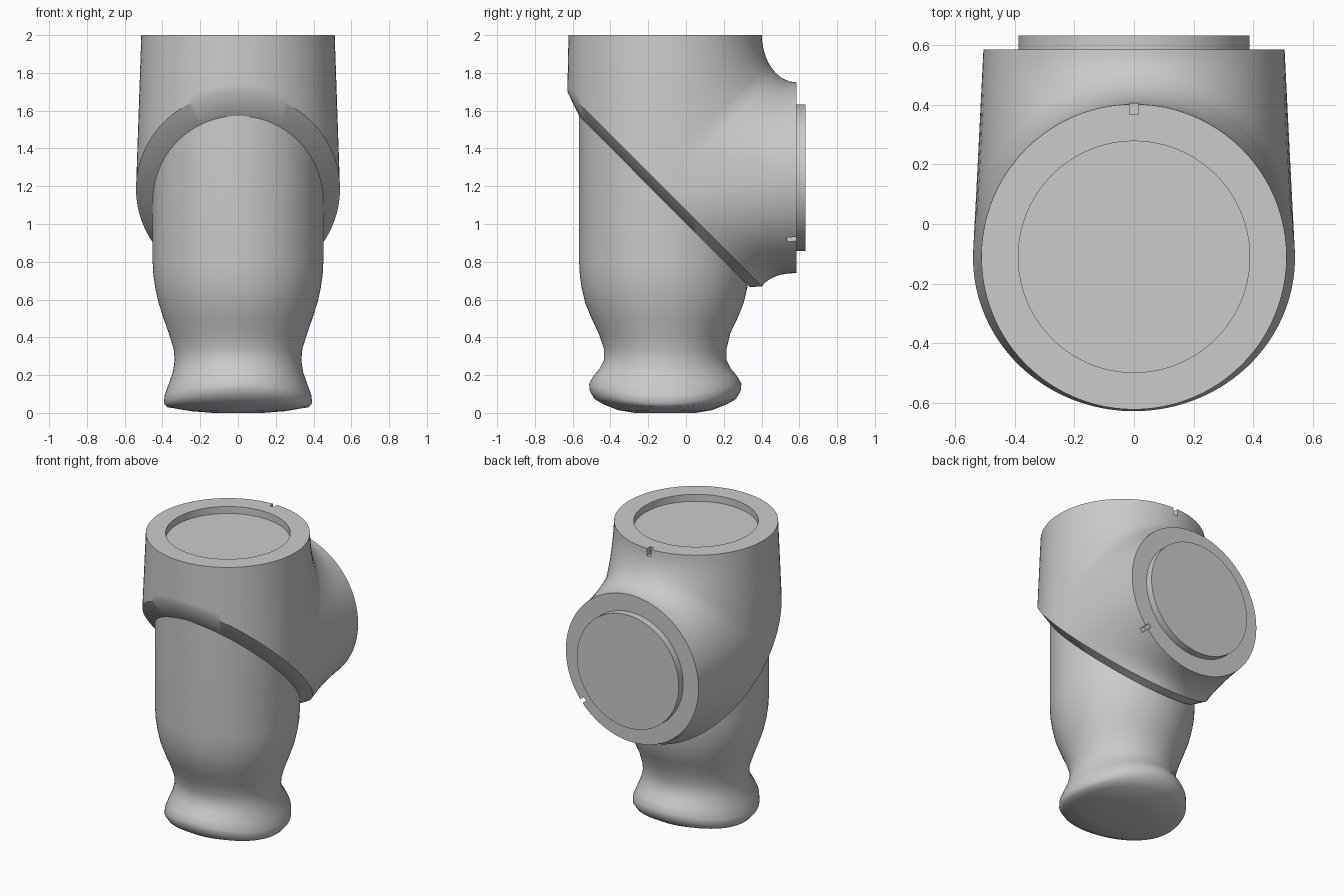
import bpy, bmesh, math
from mathutils import Vector

cube = bpy.data.objects.get("Cube")
if cube:
    bpy.data.objects.remove(cube, do_unlink=True)

grey = bpy.data.materials.new("plain_grey")
grey.use_nodes = True
grey.diffuse_color = (0.6, 0.6, 0.6, 1)
grey.node_tree.nodes["Principled BSDF"].inputs["Base Color"].default_value = (0.6, 0.6, 0.6, 1)

HALF = 48          # segments on half a circle
YC = -0.11         # axis of the upright column
ZC = 1.245         # axis of the rear port
R = 0.512          # port radius
BACK = 0.585       # rear port face
RIM = 0.388        # radius of recess and boss
STEP = 0.048       # depth of recess and boss


def grid(bm, rows):
    """Skin a list of equal-length point rows."""
    vs = [[bm.verts.new(p) for p in row] for row in rows]
    for a, b in zip(vs, vs[1:]):
        for i in range(len(a) - 1):
            bm.faces.new((a[i], a[i + 1], b[i + 1], b[i]))


def finish(bm, name, angle):
    bmesh.ops.remove_doubles(bm, verts=bm.verts, dist=0.0005)
    bmesh.ops.recalc_face_normals(bm, faces=bm.faces)
    mesh = bpy.data.meshes.new(name)
    bm.to_mesh(mesh)
    bm.free()
    mesh.materials.append(grey)
    obj = bpy.data.objects.new(name, mesh)
    bpy.context.collection.objects.link(obj)
    bpy.ops.object.select_all(action='DESELECT')
    obj.select_set(True)
    bpy.context.view_layer.objects.active = obj
    bpy.ops.object.shade_smooth_by_angle(angle=math.radians(angle))
    return obj


def top(a, r=R, z=2.0):
    return Vector((r * math.cos(a), YC + r * math.sin(a), z))


def back(a, r=R - 0.007, y=BACK):
    return Vector((r * math.cos(a), y, ZC + r * math.sin(a)))


def lip(a, rx=0.54, ry=0.515, level=1.072):
    """Ellipse on the sloping cut plane."""
    y = YC - 0.003 + ry * math.sin(a)
    return Vector((rx * math.cos(a), y, level - y))


half = [math.pi * i / HALF for i in range(HALF + 1)]
full = [math.pi * i / HALF for i in range(2 * HALF + 1)]

# Elbow housing
bm = bmesh.new()


def saddle(a, t):
    """Fillet from the top port to the rear port, sharp at the flat sides."""
    s = math.sin(a)
    t0, b0 = top(a), back(a)
    corner = Vector((0.54 * math.cos(a), t0.y, b0.z)).lerp(lip(a), max(0, 1 - 6 * s))
    u = t * math.pi / 2
    down = (1 - s) * min(1, 2 * t) + s * math.sin(u)
    out = (1 - s) * max(0, 2 * t - 1) + s * (1 - math.cos(u))
    return t0 + (corner - t0) * down + (b0 - corner) * out


def flare(a, t):
    """Rear port down to the lower half of the lip."""
    p, q = back(-a), lip(a)
    mid = p.lerp(q, 0.5)
    ctrl = mid.lerp(Vector((mid.x, q.y + 0.05, p.z)), math.sin(a) ** 2)
    return p.lerp(ctrl, t).lerp(ctrl.lerp(q, t), t)


steps = [i / 16 for i in range(17)]
grid(bm, [[saddle(a, t) for a in half] for t in steps])
grid(bm, [[flare(a, t) for a in half] for t in steps[::2]])
grid(bm, [[top(-a).lerp(lip(-a), t) for a in half] for t in steps[::2]])

# Sloping rim that closes onto the column, recessed top and raised rear boss
ends = [
    [lip, lambda a: lip(a, 0.452, 0.452, 1.005)],
    [top, lambda a: top(a, RIM), lambda a: top(a, RIM, 2 - STEP)],
    [back, lambda a: back(a, RIM), lambda a: back(a, RIM, BACK + STEP)],
]
for rings in ends:
    grid(bm, [[ring(a) for a in full] for ring in rings])
    bm.faces.new([bm.verts.new(rings[-1](a)) for a in full[:-1]])
housing = finish(bm, "elbow_housing", 32)

# Alignment notches in both port rims
key = math.radians(-40)
spots = [("top_notch_cutter", top(math.pi / 2, R - 0.01), (0.03, 0.05, 0.1), 0),
         ("rear_notch_cutter", back(key, R - 0.017), (0.05, 0.1, 0.028), -key)]
for name, pos, size, turn in spots:
    bpy.ops.mesh.primitive_cube_add(size=1, location=pos, rotation=(0, turn, 0))
    cutter = bpy.context.object
    cutter.name = name
    cutter.scale = size
    cutter.hide_render = True
    cutter.hide_viewport = True
    cutter.data.materials.append(grey)
    mod = housing.modifiers.new(name, 'BOOLEAN')
    mod.operation = 'DIFFERENCE'
    mod.solver = 'EXACT'
    mod.object = cutter

# Column with a waisted neck and a saddle-shaped foot: z, rx, ry, saddle height
profile = [
    (0.0, 0.13, 0.16, 0), (0.012, 0.25, 0.25, 0.003), (0.035, 0.33, 0.33, 0.012),
    (0.052, 0.375, 0.375, 0.022), (0.085, 0.393, 0.4, 0.033), (0.125, 0.388, 0.403, 0.03),
    (0.175, 0.366, 0.38, 0.02), (0.225, 0.345, 0.347, 0.01), (0.28, 0.335, 0.324, 0),
    (0.34, 0.341, 0.325, 0), (0.42, 0.366, 0.348, 0), (0.5, 0.394, 0.386, 0),
    (0.58, 0.42, 0.419, 0), (0.66, 0.438, 0.438, 0), (0.73, 0.448, 0.448, 0),
    (0.8, 0.452, 0.452, 0), (1.6, 0.452, 0.452, 0),
]
bm = bmesh.new()


def ring(z, rx, ry, amp):
    yc = YC - 0.004 * (z > 0.4)
    return [Vector((rx * math.cos(a), yc + ry * math.sin(a), z - amp * math.cos(2 * a)))
            for a in full]


grid(bm, [ring(*p) for p in profile])
for p in (profile[0], profile[-1]):
    bm.faces.new([bm.verts.new(v) for v in ring(*p)[:-1]])
finish(bm, "column_and_foot", 60)
